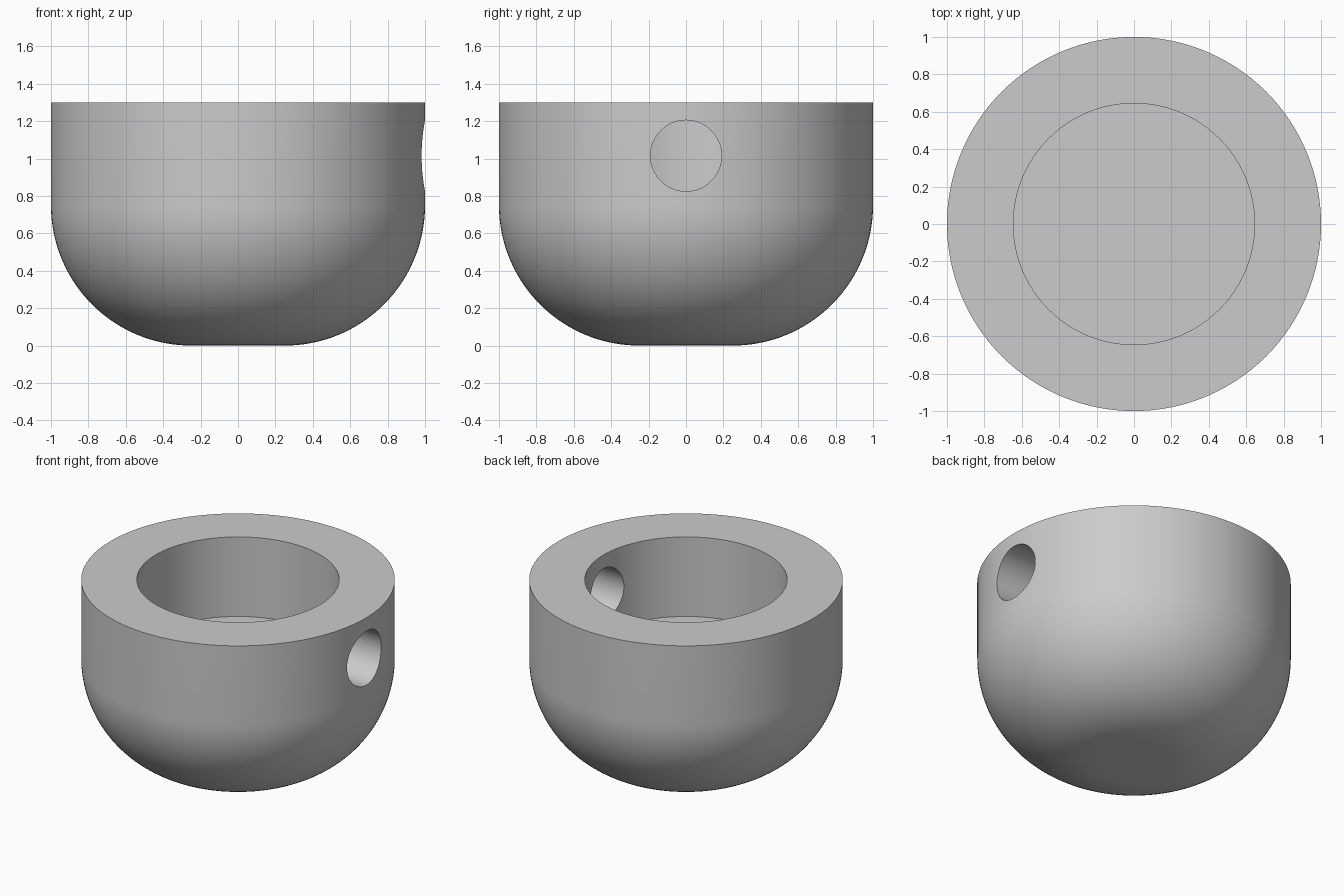
import bpy
import bmesh
from math import sin, cos, pi, radians
from mathutils import Matrix, Vector

if "Cube" in bpy.data.objects:
    bpy.data.objects.remove(bpy.data.objects["Cube"], do_unlink=True)

HEIGHT, RADIUS, FILLET = 1.3, 1.0, 0.75
BORE_RADIUS, BORE_FLOOR = 0.645, 0.74
HOLE_RADIUS, HOLE_Z = 0.19, 1.015
SEGMENTS, ARC_STEPS = 128, 32

grey = bpy.data.materials.new("plain grey")
grey.use_nodes = True
colour = (0.6, 0.6, 0.6, 1)
grey.diffuse_color = colour
grey.node_tree.nodes["Principled BSDF"].inputs["Base Color"].default_value = colour


def add_object(name, bm):
    bmesh.ops.recalc_face_normals(bm, faces=bm.faces)
    mesh = bpy.data.meshes.new(name)
    bm.to_mesh(mesh)
    bm.free()
    mesh.materials.append(grey)
    obj = bpy.data.objects.new(name, mesh)
    bpy.context.collection.objects.link(obj)
    return obj


# Cup body: flat base, rounded lower edge, straight wall, flat rim, blind bore
profile = [(0, 0)]
for i in range(ARC_STEPS + 1):
    a = pi / 2 * i / ARC_STEPS
    profile.append((RADIUS - FILLET + FILLET * sin(a), FILLET - FILLET * cos(a)))
profile += [(RADIUS, HEIGHT), (BORE_RADIUS, HEIGHT), (BORE_RADIUS, BORE_FLOOR), (0, BORE_FLOOR)]

bm = bmesh.new()
verts = [bm.verts.new((r, 0, z)) for r, z in profile]
edges = [bm.edges.new(pair) for pair in zip(verts, verts[1:])]
bmesh.ops.spin(bm, geom=verts + edges, cent=(0, 0, 0), axis=(0, 0, 1),
               angle=2 * pi, steps=SEGMENTS, use_duplicate=False)
bmesh.ops.remove_doubles(bm, verts=bm.verts, dist=0.0001)
body = add_object("cup_body", bm)

# Side hole: one radial drilling from the +x wall into the bore
bm = bmesh.new()
bmesh.ops.create_cone(bm, cap_ends=True, segments=64, radius1=HOLE_RADIUS, radius2=HOLE_RADIUS,
                      depth=0.9, matrix=Matrix.Translation(Vector((0.75, 0, HOLE_Z)))
                      @ Matrix.Rotation(pi / 2, 4, "Y"))
cutter = add_object("side_hole_cutter", bm)
cutter.hide_render = True

drill = body.modifiers.new("side_hole", "BOOLEAN")
drill.operation = "DIFFERENCE"
drill.solver = "EXACT"
drill.object = cutter

bpy.ops.object.select_all(action="DESELECT")
body.select_set(True)
bpy.context.view_layer.objects.active = body
bpy.ops.object.modifier_apply(modifier=drill.name)
bpy.data.objects.remove(cutter, do_unlink=True)
bpy.ops.object.shade_smooth_by_angle(angle=radians(30))
